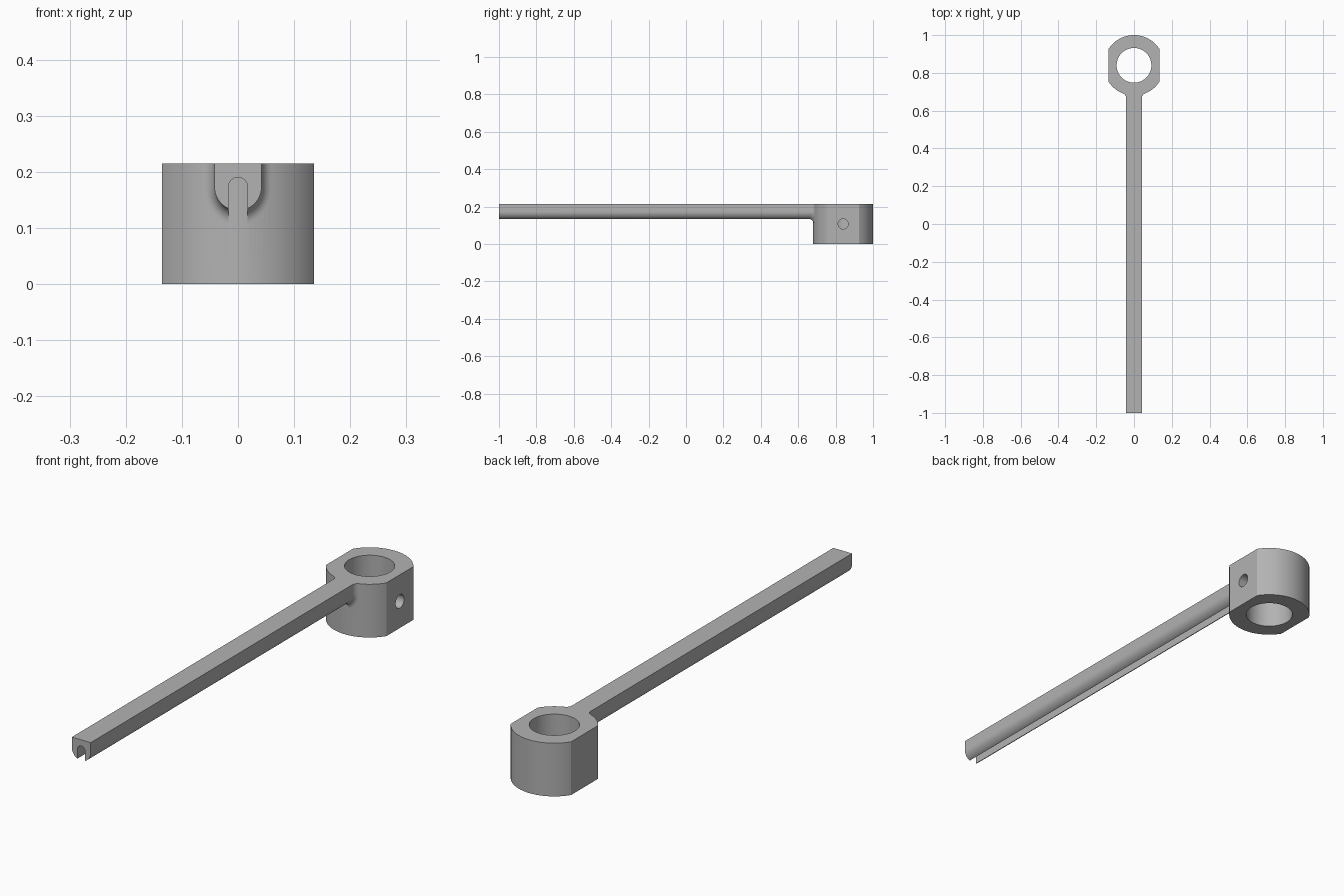
import bpy
import bmesh
from math import sin, cos, acos, pi, radians, sqrt
from mathutils import Vector, Matrix

if "Cube" in bpy.data.objects:
    bpy.data.objects.remove(bpy.data.objects["Cube"])

HEIGHT = 0.215       # overall height
RING_Y = 0.84        # collar axis
RING_R = 0.16        # collar outer radius
BORE_R = 0.092
FLAT_X = 0.135       # side flats of the collar
ARM_R = 0.042        # half width of the arm
SLOT_R = 0.017       # half width of the wire slot
FILLET = 0.025
PIN_R = 0.027

grey = bpy.data.materials.new("plain grey")
grey.use_nodes = True
grey.diffuse_color = (0.45, 0.45, 0.45, 1)
grey.node_tree.nodes["Principled BSDF"].inputs["Base Color"].default_value = grey.diffuse_color


def make_object(name, bm):
    bmesh.ops.recalc_face_normals(bm, faces=bm.faces)
    mesh = bpy.data.meshes.new(name)
    bm.to_mesh(mesh)
    bm.free()
    mesh.materials.append(grey)
    obj = bpy.data.objects.new(name, mesh)
    bpy.context.collection.objects.link(obj)
    return obj


def loft(name, rings):
    """Closed solid through a list of equal-length point rings."""
    bm = bmesh.new()
    loops = [[bm.verts.new(p) for p in ring] for ring in rings]
    n = len(loops[0])
    for a, b in zip(loops, loops[1:]):
        for i in range(n):
            j = (i + 1) % n
            bm.faces.new((a[i], a[j], b[j], b[i]))
    bm.faces.new(loops[0])
    bm.faces.new(loops[-1])
    return make_object(name, bm)


def cylinder(name, radius, depth, matrix, sides):
    bm = bmesh.new()
    bmesh.ops.create_cone(bm, cap_ends=True, segments=sides, radius1=radius,
                          radius2=radius, depth=depth, matrix=matrix)
    return make_object(name, bm)


def combine(target, other, operation):
    mod = target.modifiers.new(operation.lower(), 'BOOLEAN')
    mod.operation = operation
    mod.solver = 'EXACT'
    mod.object = other
    bpy.context.view_layer.objects.active = target
    bpy.ops.object.modifier_apply(modifier=mod.name)
    bpy.data.objects.remove(other)


# Arm: U-shaped section, flaring into the collar with a rolling-ball fillet
mid_z = HEIGHT - ARM_R
section = [(Vector((-ARM_R, 0, HEIGHT)), Vector((-1, 0, 0)))]
for i in range(33):
    a = pi + pi * i / 32
    normal = Vector((cos(a), 0, sin(a)))
    section.append((Vector((0, 0, mid_z)) + ARM_R * normal, normal))
section.append((Vector((ARM_R, 0, HEIGHT)), Vector((1, 0, 0))))


def fillet_ring(t):
    ring = []
    for p, normal in section:
        centre = p + normal * FILLET
        centre.y = RING_Y - sqrt((RING_R + FILLET) ** 2 - centre.x ** 2)
        to_axis = Vector((-centre.x, RING_Y - centre.y, 0)).normalized()
        ring.append(centre + FILLET * (-normal).slerp(to_axis, t))
    return ring


rings = [[Vector((p.x, -1, p.z)) for p, n in section]]
rings += [fillet_ring(i / 10) for i in range(11)]
rings.append([Vector((p.x, 0.72, p.z)) for p in rings[-1]])
lever = loft("lever_with_collar", rings)

# Round-topped slot along the underside of the arm
arch = [(SLOT_R * cos(pi * i / 20), 0.19 - SLOT_R + SLOT_R * sin(pi * i / 20)) for i in range(21)]
arch += [(-SLOT_R, 0.05), (SLOT_R, 0.05)]
slot = loft("slot_cutter", [[(x, y, z) for x, z in arch] for y in (-1.1, 0.705)])
combine(lever, slot, 'DIFFERENCE')

# Collar: cylinder with two flats
start = acos(FLAT_X / RING_R)
arc = [start + (pi - 2 * start) * i / 40 for i in range(41)]
outline = [(RING_R * cos(a), RING_R * sin(a)) for a in arc]
outline += [(-x, -y) for x, y in outline]
collar = loft("collar", [[(x, RING_Y + y, z) for x, y in outline] for z in (0, HEIGHT)])
combine(lever, collar, 'UNION')

# Vertical bore, and a pin hole through the left wall only
bore = cylinder("bore_cutter", BORE_R, 1, Matrix.Translation((0, RING_Y, 0.1)), 80)
combine(lever, bore, 'DIFFERENCE')
pin_place = Matrix.Translation((0.125, RING_Y, HEIGHT / 2)) @ Matrix.Rotation(pi / 2, 4, 'Y')
pin = cylinder("pin_hole_cutter", PIN_R, 0.15, pin_place, 40)
combine(lever, pin, 'DIFFERENCE')

# Smooth curved walls, crisp edges
bpy.ops.object.select_all(action='DESELECT')
lever.select_set(True)
bpy.context.view_layer.objects.active = lever
bpy.ops.object.shade_smooth_by_angle(angle=radians(25))
